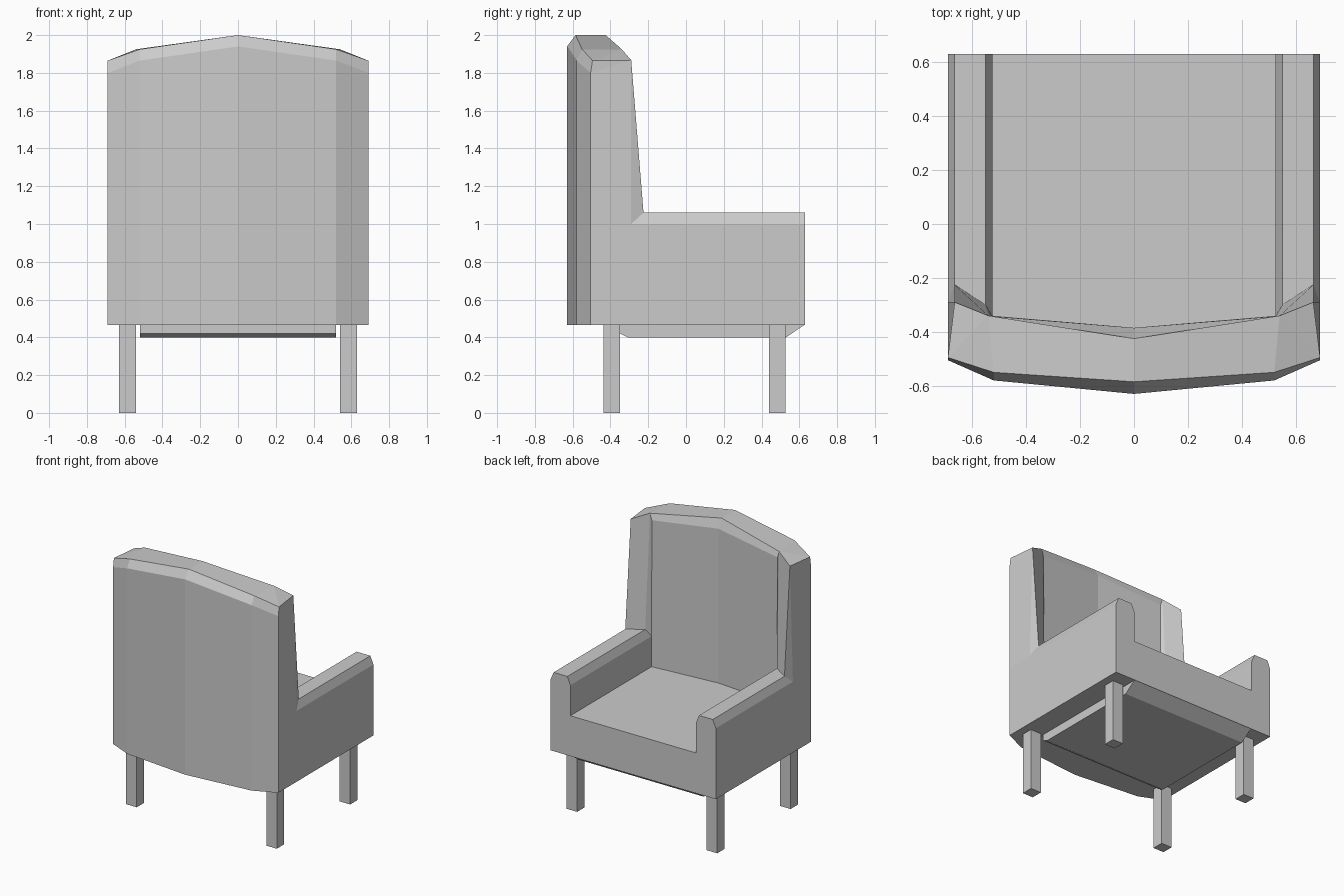
import bpy, bmesh

if "Cube" in bpy.data.objects:
    bpy.data.objects.remove(bpy.data.objects["Cube"])


def finish(name, bm, mirror=True):
    bmesh.ops.remove_doubles(bm, verts=bm.verts, dist=0.0005)
    bmesh.ops.recalc_face_normals(bm, faces=bm.faces)
    me = bpy.data.meshes.new(name)
    bm.to_mesh(me)
    bm.free()
    ob = bpy.data.objects.new(name, me)
    bpy.context.collection.objects.link(ob)
    if mirror:
        m = ob.modifiers.new("mirror", 'MIRROR')
        m.use_clip = True
    return ob


def extrude(name, points, offset, mirror):
    bm = bmesh.new()
    face = bm.faces.new([bm.verts.new(p) for p in points])
    geo = bmesh.ops.extrude_face_region(bm, geom=[face], use_keep_orig=True)
    verts = [g for g in geo["geom"] if isinstance(g, bmesh.types.BMVert)]
    bmesh.ops.translate(bm, verts=verts, vec=offset)
    if mirror:  # drop the inner face on the mirror plane
        inner = [f for f in bm.faces if all(abs(v.co.x) < 1e-5 for v in f.verts)]
        bmesh.ops.delete(bm, geom=inner, context='FACES')
    return finish(name, bm, mirror)


# Seat and arms: one U-shaped half profile, mirrored
half_u = [(0, .465), (.69, .465), (.69, 1.0), (.665, 1.06),
          (.55, 1.06), (.525, 1.0), (.525, .77), (0, .77)]
extrude("seat_and_arms", [(x, -.385, z) for x, z in half_u], (0, 1.015, 0), True)

# Sagging pad under the seat
pad = [(-.35, .465), (-.35, .42), (-.31, .40), (.53, .40), (.625, .465)]
extrude("under_pad", [(-.52, y, z) for y, z in pad], (1.04, 0, 0), False)

# Winged back: half plan outlines lofted upward, mirrored
outer = [(0, -.63), (.52, -.58), (.69, -.505)]
rings = [
    [(x, y, .465) for x, y in outer + [(.69, -.29), (.665, -.29), (.55, -.30),
                                       (.525, -.34), (0, -.385)]],
    [(x, y, 1.0) for x, y in outer] +
    [(.69, -.29, 1.0), (.665, -.225, 1.06), (.55, -.30, 1.06),
     (.525, -.34, 1.0), (0, -.385, 1.0)],
    [(0, -.63, 1.94), (.52, -.58, 1.865), (.69, -.505, 1.80), (.665, -.29, 1.867),
     (.665, -.29, 1.867), (.54, -.34, 1.925), (.525, -.342, 1.875), (0, -.385, 1.935)],
    [(0, -.585, 2.0), (.52, -.55, 1.925), (.69, -.495, 1.865), (.665, -.29, 1.867),
     (.665, -.29, 1.867), (.54, -.34, 1.925), (.54, -.34, 1.925), (0, -.425, 2.0)],
]
bm = bmesh.new()
loft = [[bm.verts.new(p) for p in ring] for ring in rings]
for low, high in zip(loft, loft[1:]):
    for i in range(7):
        bm.faces.new((low[i], low[i + 1], high[i + 1], high[i]))
bm.faces.new(loft[0])
for quad in ((0, 1, 6, 7), (1, 2, 5, 6), (2, 3, 4, 5)):
    bm.faces.new([loft[3][i] for i in quad])
finish("winged_back", bm)

# Four square legs
for label, y in (("front_leg", .4825), ("rear_leg", -.3925)):
    for side, x in (("left", -.585), ("right", .585)):
        bpy.ops.mesh.primitive_cube_add(size=1, location=(x, y, .235))
        leg = bpy.context.object
        leg.name = f"{label}_{side}"
        leg.scale = (.088, .086, .47)
